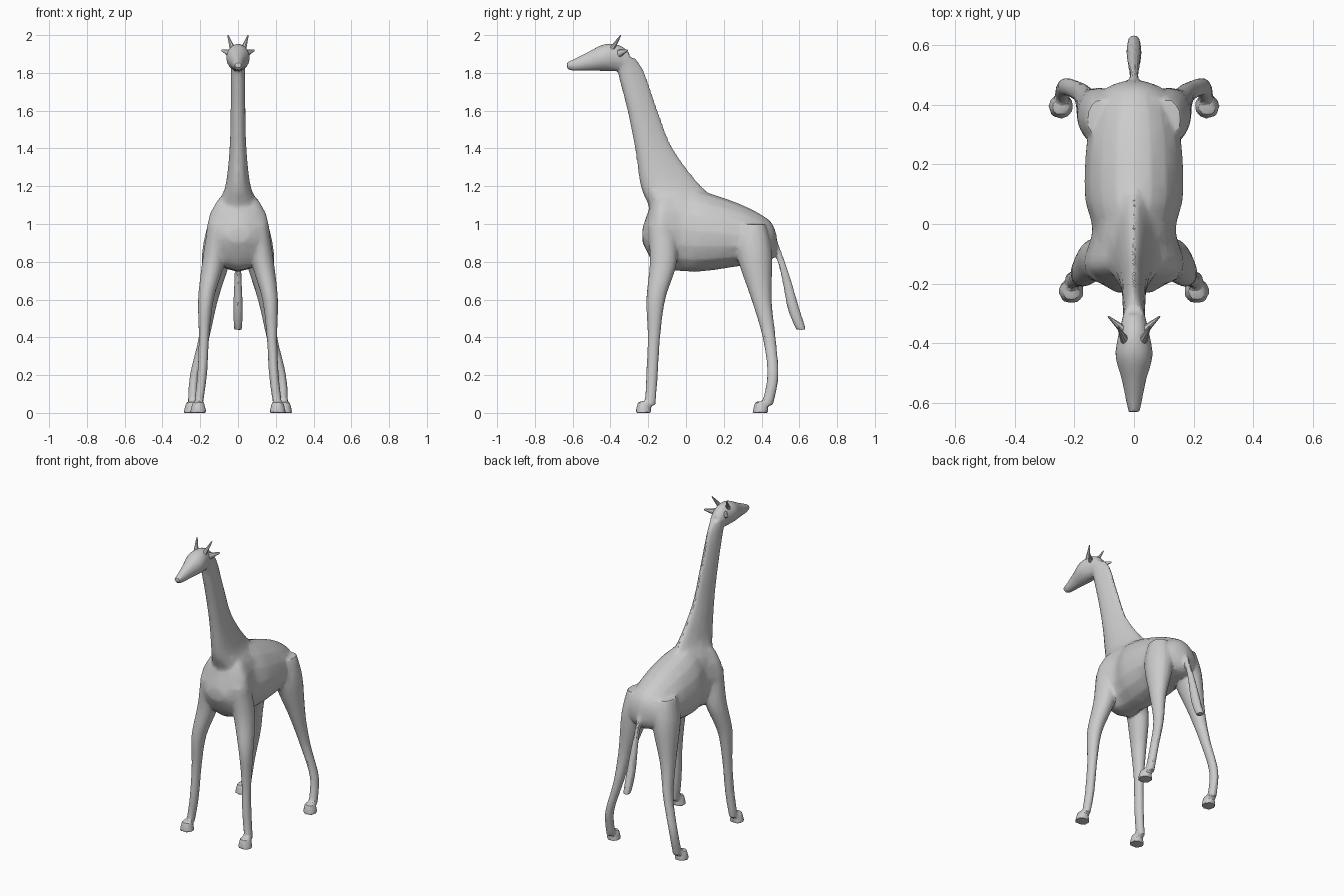
import bpy
import bmesh
from math import cos, sin, pi
from mathutils import Matrix, Vector

if "Cube" in bpy.data.objects:
    bpy.data.objects.remove(bpy.data.objects["Cube"], do_unlink=True)

# One plain material for the whole animal
hide = bpy.data.materials.new("plain grey")
hide.use_nodes = True
grey = (.6, .6, .6, 1)
hide.diffuse_color = grey
hide.node_tree.nodes["Principled BSDF"].inputs["Base Color"].default_value = grey

FORWARD = Vector((0, 1, 0))
UPWARD = Vector((0, 0, 1))


def smooth_path(points, steps=5):
    """Pass a smooth curve through the points, whatever values they carry."""
    points = [Vector(point) for point in points]
    padded = [points[0]] + points + [points[-1]]
    result = []
    for before, start, end, after in zip(padded, padded[1:], padded[2:], padded[3:]):
        leaving, arriving = (end - before) / 2, (after - start) / 2
        for step in range(steps):
            t = step / steps
            ease = t * t * (3 - 2 * t)
            result.append(start + (end - start) * ease
                          + leaving * (t * (1 - t) ** 2)
                          - arriving * (t * t * (1 - t)))
    return result + [points[-1]]


def loft(bm, stations, depth_axis, taper=0, sides=16):
    """Skin ellipses given as x, y, z, half depth, half width.
    Taper narrows each ellipse towards the depth axis."""
    loops = []
    for x, y, z, depth, width in smooth_path(stations):
        loop = []
        for i in range(sides):
            angle = 2 * pi * i / sides
            across = width * sin(angle) * (1 - taper * cos(angle))
            offset = depth_axis * depth * cos(angle)
            loop.append(bm.verts.new(Vector((x + across, y, z)) + offset))
        loops.append(loop)
    for lower, upper in zip(loops, loops[1:]):
        for i in range(sides):
            j = (i + 1) % sides
            bm.faces.new((lower[i], lower[j], upper[j], upper[i]))
    bm.faces.new(loops[0])
    bm.faces.new(loops[-1])


def limb(bm, stations, side=1, stretch=1.2):
    """Loft a limb from x, y, z, radius; limbs are a little deeper than wide."""
    loft(bm, [(side * x, y, z, r * stretch, r) for x, y, z, r in stations], FORWARD)


def spike(bm, base, tip, radius, flatness=1):
    """Cone from base to tip, optionally flattened like a leaf."""
    base, tip = Vector(base), Vector(tip)
    turn = (tip - base).to_track_quat("Z", "Y").to_matrix().to_4x4()
    flatten = Matrix.Diagonal((flatness, 1, 1, 1))
    bmesh.ops.create_cone(
        bm, cap_ends=True, segments=8, radius1=radius, radius2=radius / 5,
        depth=(tip - base).length,
        matrix=Matrix.Translation((base + tip) / 2) @ turn @ flatten)


def make_object(name, bm):
    bmesh.ops.recalc_face_normals(bm, faces=bm.faces)
    mesh = bpy.data.meshes.new(name)
    bm.to_mesh(mesh)
    bm.free()
    mesh.materials.append(hide)
    obj = bpy.data.objects.new(name, mesh)
    bpy.context.collection.objects.link(obj)
    return obj


# Central forms: y, z, half depth, half width
barrel = [
    (.48, .9, .04, .03), (.44, .91, .11, .11), (.3, .94, .16, .155),
    (.1, .96, .21, .165), (-.02, .97, .22, .14), (-.15, .97, .2, .165),
    (-.23, .94, .04, .06),
]
neck = [
    (.02, 1, .2, .13), (0, 1.1, .2, .11), (-.08, 1.2, .16, .065),
    (-.17, 1.4, .1, .043), (-.23, 1.6, .08, .038), (-.29, 1.8, .07, .036),
    (-.32, 1.88, .05, .04),
]
head = [
    (-.3, 1.87, .04, .036), (-.36, 1.88, .07, .05), (-.44, 1.88, .07, .063),
    (-.52, 1.86, .05, .042), (-.6, 1.84, .03, .026), (-.63, 1.84, .02, .02),
]

# Limbs: x, y, z, radius
front_leg = [
    (.1, -.13, 1, .06), (.13, -.12, .8, .06), (.17, -.16, .6, .042),
    (.18, -.17, .4, .028), (.19, -.18, .2, .026), (.21, -.19, .04, .024),
]
rear_leg = [
    (.1, .35, 1, .06), (.11, .36, .85, .08), (.15, .4, .6, .045),
    (.18, .44, .4, .029), (.23, .46, .2, .025), (.24, .43, .04, .026),
]
tail = [
    (0, .46, .93, .014), (0, .52, .75, .018), (0, .57, .55, .026),
    (0, .61, .44, .022),
]
hooves = [(.21, -.225), (.245, .395)]

# Fuse all the main forms into one continuous skin
bm = bmesh.new()
loft(bm, [(0, *station) for station in barrel], UPWARD, taper=.1)
loft(bm, [(0, *station) for station in neck], FORWARD, taper=.3)
loft(bm, [(0, *station) for station in head], UPWARD)
limb(bm, tail)
for side in (-1, 1):
    limb(bm, front_leg, side)
    limb(bm, rear_leg, side)
    for x, y in hooves:
        bmesh.ops.create_cone(
            bm, cap_ends=True, segments=12, radius1=.045, radius2=.03, depth=.06,
            matrix=Matrix.Translation((side * x, y, .03)))
body = make_object("giraffe_body", bm)

remesh = body.modifiers.new("fuse", "REMESH")
remesh.mode = "VOXEL"
remesh.voxel_size = .009
soften = body.modifiers.new("soften", "SMOOTH")
soften.iterations = 5
facets = body.modifiers.new("facets", "DECIMATE")
facets.ratio = .13
bpy.context.view_layer.objects.active = body
body.select_set(True)
for modifier in ("fuse", "soften", "facets"):
    bpy.ops.object.modifier_apply(modifier=modifier)
bpy.ops.object.shade_smooth_by_angle(angle=pi / 9)

# Horns and ears on each side of the head
for side, label in ((-1, "right"), (1, "left")):
    bm = bmesh.new()
    spike(bm, (side * .03, -.39, 1.93), (side * .054, -.345, 2), .015)
    make_object(label + "_horn", bm)
    bm = bmesh.new()
    spike(bm, (side * .03, -.36, 1.9), (side * .086, -.31, 1.92), .026, flatness=.6)
    make_object(label + "_ear", bm)
